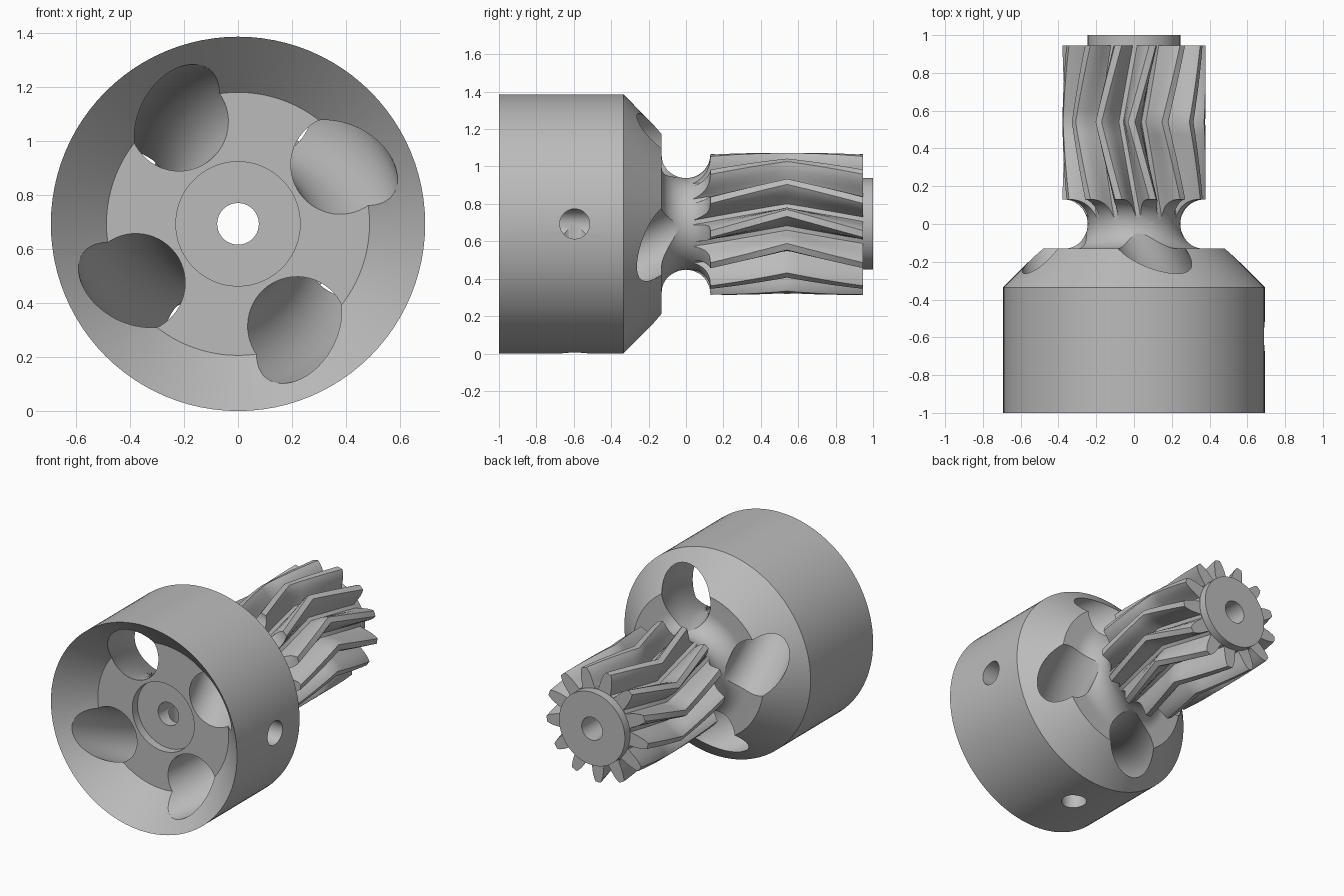
import bpy, bmesh, math
from math import sin, cos, radians, pi
from mathutils import Matrix, Vector

cube = bpy.data.objects.get("Cube")
if cube:
    bpy.data.objects.remove(cube, do_unlink=True)

AXIS_Z = 0.693
BORE, CORE, TIP = 0.077, 0.245, 0.379
GROOVE_R, GROOVE_MID = 0.13, 0.375
TEETH, APEX, GEAR_END, TWIST = 13, 0.54, 0.945, radians(17)

grey = bpy.data.materials.new("plain_grey")
grey.use_nodes = True
grey.diffuse_color = (0.5, 0.5, 0.5, 1)
grey.node_tree.nodes["Principled BSDF"].inputs["Base Color"].default_value = (0.5, 0.5, 0.5, 1)


def polar(r, a, y):
    return Vector((r * cos(a), y, AXIS_Z + r * sin(a)))


def make_object(name, bm):
    bmesh.ops.recalc_face_normals(bm, faces=bm.faces)
    mesh = bpy.data.meshes.new(name)
    bm.to_mesh(mesh)
    bm.free()
    mesh.materials.append(grey)
    obj = bpy.data.objects.new(name, mesh)
    bpy.context.collection.objects.link(obj)
    return obj


def grid_object(name, rings, capped=False):
    """Skin a list of point rings, either capped or joined last to first."""
    bm = bmesh.new()
    rows = [[bm.verts.new(p) for p in ring] for ring in rings]
    for i in range(len(rows) - capped):
        row, nxt = rows[i], rows[(i + 1) % len(rows)]
        for j in range(len(row)):
            k = (j + 1) % len(row)
            bm.faces.new((row[j], row[k], nxt[k], nxt[j]))
    if capped:
        bm.faces.new(rows[0])
        bm.faces.new(rows[-1])
    return make_object(name, bm)


def lathe(name, profile, sides=96):
    return grid_object(name, [[polar(r, 2 * pi * s / sides, y) for s in range(sides)]
                              for r, y in profile])


def cylinder(name, start, end, radius):
    d = end - start
    bm = bmesh.new()
    m = Matrix.Translation((start + end) / 2) @ d.to_track_quat('Z', 'Y').to_matrix().to_4x4()
    bmesh.ops.create_cone(bm, cap_ends=True, segments=64, radius1=radius, radius2=radius,
                          depth=d.length, matrix=m)
    return make_object(name, bm)


def twisted_cutter(name, angle):
    """A round hole off the axis that winds about it from front to back."""
    rings = []
    for i in range(29):
        y = -0.99 + i * 0.036
        a = angle + radians(48) * (y + 0.795) / 0.665
        centre = polar(0.437, a, y)
        rings.append([centre + 0.183 * Vector((cos(a + t), 0, sin(a + t)))
                      for t in (2 * pi * s / 56 for s in range(56))])
    return grid_object(name, rings, capped=True)


def cut(obj, cutters):
    bpy.context.view_layer.objects.active = obj
    for c in cutters:
        c.hide_render = True
        mod = obj.modifiers.new("cut", 'BOOLEAN')
        mod.operation, mod.solver, mod.object = 'DIFFERENCE', 'EXACT', c
        bpy.ops.object.modifier_apply(modifier=mod.name)
        bpy.data.objects.remove(c, do_unlink=True)


def smooth(obj):
    bpy.ops.object.select_all(action='DESELECT')
    obj.select_set(True)
    bpy.context.view_layer.objects.active = obj
    bpy.ops.object.shade_smooth_by_angle(angle=radians(28))


# Cup, grooved neck and bored shaft in one turned profile
groove = [(GROOVE_MID - GROOVE_R * sin(pi / 2 * i / 12), -GROOVE_R * cos(pi / 2 * i / 12))
          for i in range(13)]
body = lathe("cup_and_shaft", [
    (BORE, -0.74), (0.23, -0.74), (0.23, -0.795), (0.487, -0.795), (0.693, -1.0),
    (0.693, -0.335), (0.487, -0.13)] + groove + [(CORE, 1.0), (BORE, 1.0)])

# Four winding round windows through the cup
cutters = [twisted_cutter("window_cutter", radians(30) + i * pi / 2) for i in range(4)]

# Two set screw holes reaching the bore
for a in (0, -pi / 2):
    cutters.append(cylinder("screw_cutter", polar(0.0, a, -0.595), polar(0.8, a, -0.595), 0.08))
cut(body, cutters)
smooth(body)

# Double helical teeth: radius and angle (share of a pitch) along one tooth outline
half = [(0.25, 0.40), (0.265, 0.35), (0.30, 0.29), (0.335, 0.225), (0.362, 0.16), (TIP, 0.10)]
outline = [(r, -s) for r, s in half] + [(r, s) for r, s in reversed(half)]
pitch = 2 * pi / TEETH
shape = [(r, radians(92) + (t + s) * pitch) for t in range(TEETH) for r, s in outline]


def ring(y, inner=False):
    turn = -abs(y - APEX) / (GEAR_END - APEX) * TWIST
    return [polar(0.2 if inner else r, a + turn, y) for r, a in shape]


steps = [APEX * i / 8 for i in range(8)] + [APEX + (GEAR_END - APEX) * i / 6 for i in range(7)]
teeth = grid_object("herringbone_teeth", [ring(y) for y in steps]
                    + [ring(y, True) for y in reversed(steps)])

# Round groove where the teeth run out into the neck
groove_cutter = lathe("groove_cutter", [
    (GROOVE_MID + GROOVE_R * cos(2 * pi * i / 48), GROOVE_R * sin(2 * pi * i / 48))
    for i in range(48)])
cut(teeth, [groove_cutter])
smooth(teeth)
